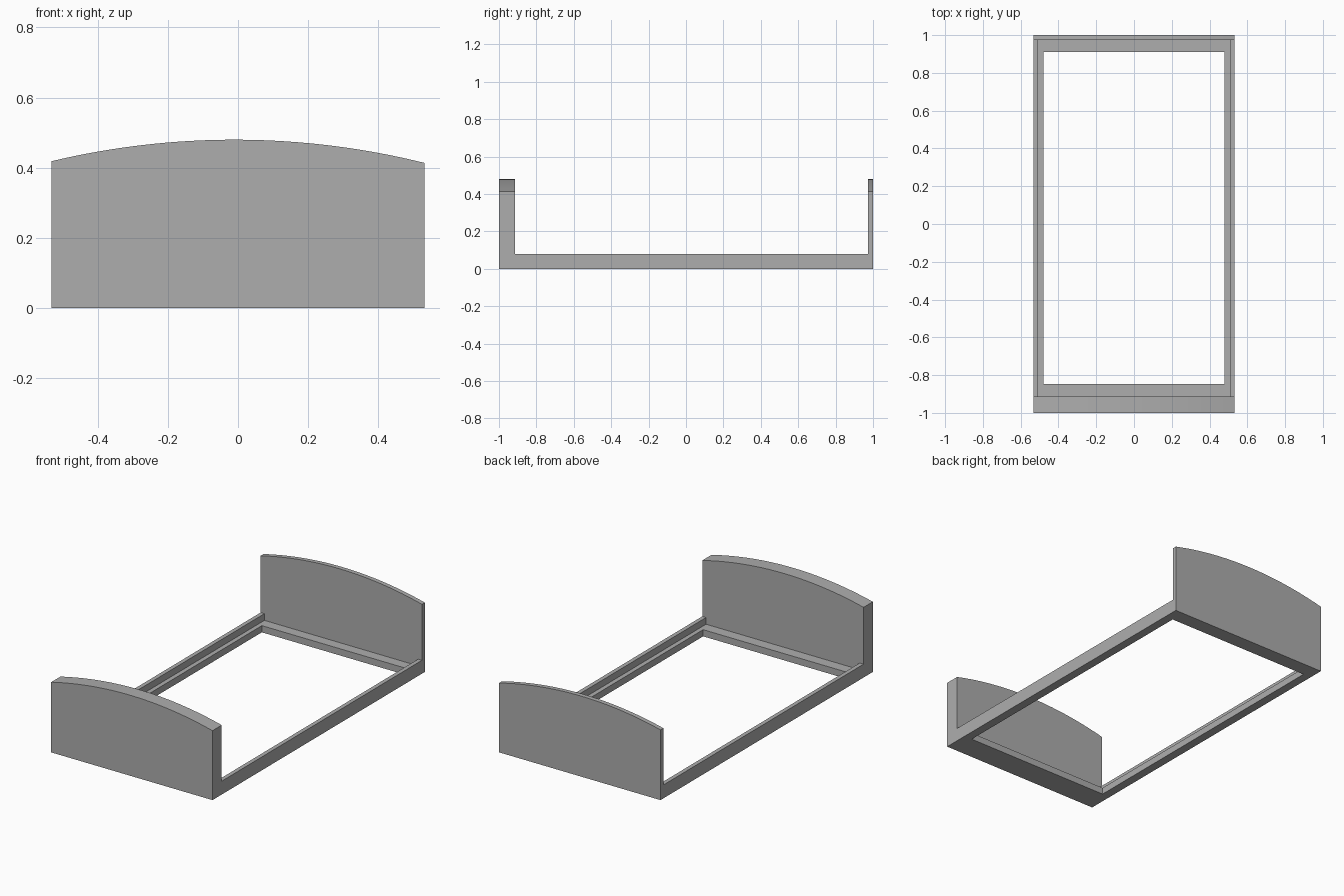
import bpy
import bmesh
import math

cube = bpy.data.objects.get("Cube")
if cube:
    bpy.data.objects.remove(cube, do_unlink=True)

HALF_W = 0.532          # half width of the bed
FOOT_IN, HEAD_IN = -0.913, 0.973   # inner faces of the two end boards
RAIL_TOP, LEDGE_TOP = 0.08, 0.04

grey = bpy.data.materials.new("grey")
grey.use_nodes = True
colour = (0.42, 0.42, 0.42, 1)
grey.diffuse_color = colour
grey.node_tree.nodes["Principled BSDF"].inputs["Base Color"].default_value = colour


def make_object(name, bm):
    bmesh.ops.recalc_face_normals(bm, faces=bm.faces)
    mesh = bpy.data.meshes.new(name)
    bm.to_mesh(mesh)
    bm.free()
    mesh.materials.append(grey)
    obj = bpy.data.objects.new(name, mesh)
    bpy.context.collection.objects.link(obj)
    return obj


def box(name, x, y, z):
    bm = bmesh.new()
    bmesh.ops.create_cube(bm, size=1)
    for v in bm.verts:
        for axis, (low, high) in enumerate((x, y, z)):
            v.co[axis] = high if v.co[axis] > 0 else low
    return make_object(name, bm)


# Solid block with a gently arched top, extruded along the length
radius, peak_x, peak_z, steps = 2.25, -0.01, 0.48, 32
outline = [(-HALF_W, 0), (HALF_W, 0)]
for i in range(steps + 1):
    x = HALF_W - 2 * HALF_W * i / steps
    outline.append((x, peak_z - radius + math.sqrt(radius ** 2 - (x - peak_x) ** 2)))
bm = bmesh.new()
face = bm.faces.new([bm.verts.new((x, -1, z)) for x, z in outline])
end = bmesh.ops.extrude_face_region(bm, geom=[face])["geom"]
bmesh.ops.translate(bm, vec=(0, 2, 0),
                    verts=[g for g in end if isinstance(g, bmesh.types.BMVert)])
frame = make_object("bed_frame", bm)

# Cut away the space above the rails, the slat recess and the open middle
cutters = [
    box("space_cutter", (-1, 1), (FOOT_IN, HEAD_IN), (RAIL_TOP, 1)),
    box("recess_cutter", (-0.507, 0.507), (FOOT_IN, HEAD_IN), (LEDGE_TOP, 0.3)),
    box("opening_cutter", (-0.48, 0.48), (-0.847, 0.91), (-0.2, 0.2)),
]
bpy.context.view_layer.objects.active = frame
for cutter in cutters:
    cutter.hide_render = True
    cut = frame.modifiers.new(cutter.name, "BOOLEAN")
    cut.operation = "DIFFERENCE"
    cut.solver = "EXACT"
    cut.object = cutter
    bpy.ops.object.modifier_apply(modifier=cut.name)
    bpy.data.objects.remove(cutter, do_unlink=True)

# Smooth the arch, keep the corners crisp
bpy.ops.object.select_all(action="DESELECT")
frame.select_set(True)
bpy.ops.object.shade_smooth_by_angle(angle=math.radians(30))
